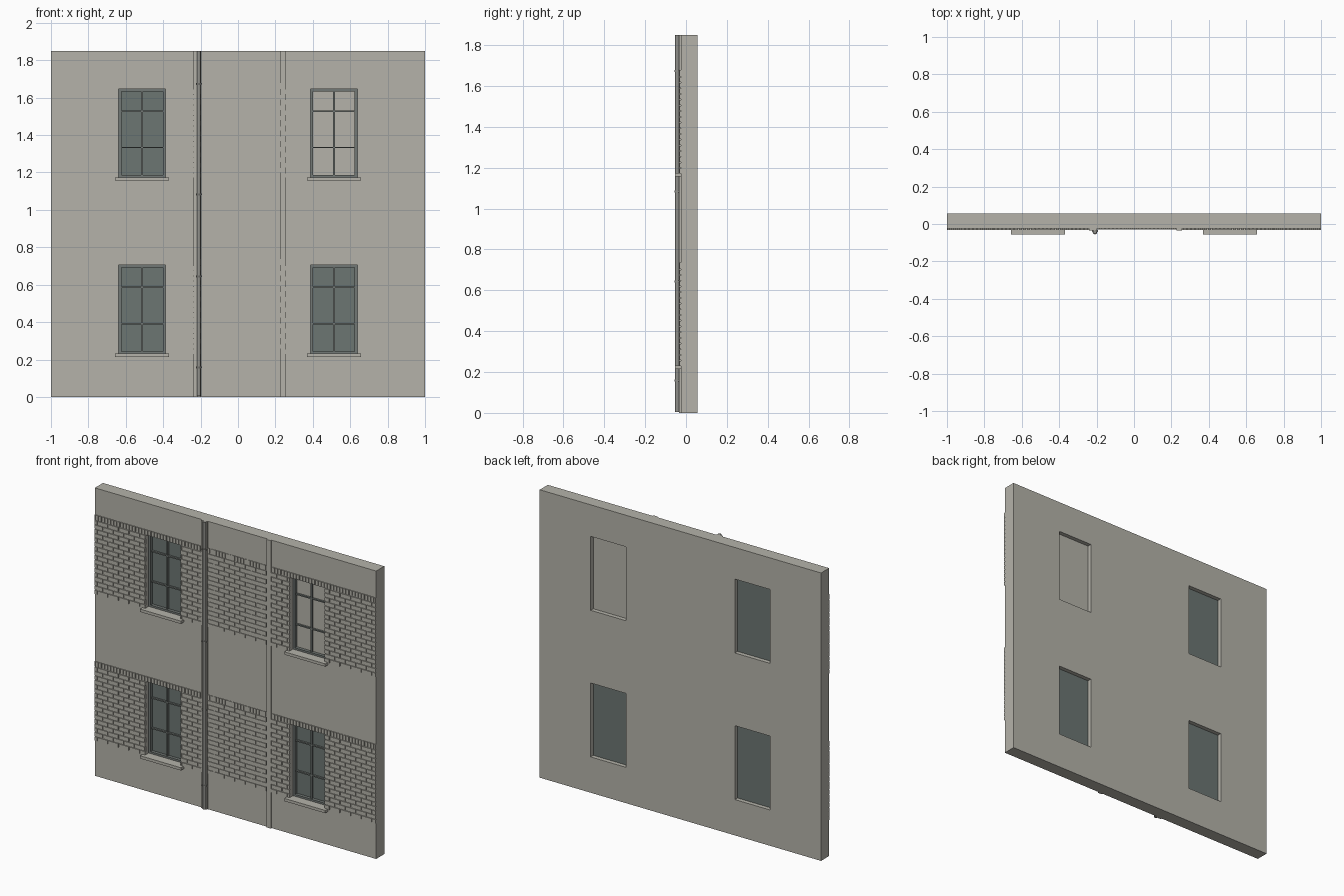
import bpy, bmesh
from mathutils import Matrix, Vector

cube = bpy.data.objects.get("Cube")
if cube:
    bpy.data.objects.remove(cube, do_unlink=True)


def material(name, rgb):
    m = bpy.data.materials.new(name)
    m.use_nodes = True
    col = (*rgb, 1.0)
    m.diffuse_color = col
    m.node_tree.nodes["Principled BSDF"].inputs["Base Color"].default_value = col
    return m


STONE = material("warm grey stone", (0.46, 0.45, 0.40))
GLASS = material("dark grey glass", (0.15, 0.18, 0.17))
FRAME = material("frame grey", (0.17, 0.19, 0.18))
METAL = material("pipe grey", (0.28, 0.28, 0.26))

# Main dimensions
HEIGHT = 1.85
FRONT, BACK = -0.025, 0.057
WIN_X, HALF_W = 0.513, 0.125
WIN_H = 0.475
SILL_Z = (0.23, 1.172)
PILASTERS = ((-0.24, -0.197), (0.228, 0.257))
ROW, GAP, BRICK = 0.0285, 0.005, 0.075


def add_box(bm, x, y, z):
    size = Vector((x[1] - x[0], y[1] - y[0], z[1] - z[0]))
    mid = Vector((sum(x), sum(y), sum(z))) / 2
    bmesh.ops.create_cube(bm, size=1, matrix=Matrix.Translation(mid) @ Matrix.Diagonal((*size, 1)))


def finish(name, bm, mat):
    me = bpy.data.meshes.new(name)
    bm.to_mesh(me)
    bm.free()
    me.materials.append(mat)
    ob = bpy.data.objects.new(name, me)
    bpy.context.collection.objects.link(ob)
    return ob


def box(name, x, y, z, mat):
    bm = bmesh.new()
    add_box(bm, x, y, z)
    return finish(name, bm, mat)


# Wall sheet with four openings, thickened
bm = bmesh.new()
xs = [-1, -WIN_X - HALF_W, -WIN_X + HALF_W, WIN_X - HALF_W, WIN_X + HALF_W, 1]
zs = [0, SILL_Z[0], SILL_Z[0] + WIN_H, SILL_Z[1], SILL_Z[1] + WIN_H, HEIGHT]
grid = [[bm.verts.new((x, (FRONT + BACK) / 2, z)) for x in xs] for z in zs]
for j in range(len(zs) - 1):
    for i in range(len(xs) - 1):
        if i % 2 and j % 2:
            continue
        bm.faces.new((grid[j][i], grid[j][i + 1], grid[j + 1][i + 1], grid[j + 1][i]))
wall = finish("wall", bm, STONE)
thick = wall.modifiers.new("thickness", 'SOLIDIFY')
thick.thickness = BACK - FRONT
thick.offset = 0

# Pilaster strips
for side, span in zip(("right", "left"), PILASTERS):
    box(side + "_pilaster", span, (-0.034, FRONT + 0.005), (0, HEIGHT), STONE)


# Brick courses in the spans between openings and pilasters
def lay_course(bm, spans, z, pitch, shift):
    for a, b, face in spans:
        n = int(a / pitch) - 2
        while n * pitch + shift < b:
            x0 = max(a, n * pitch + shift)
            x1 = min(b, (n + 1) * pitch + shift - GAP)
            if x1 - x0 > GAP:
                add_box(bm, (x0, x1), (face, FRONT + 0.003), z)
            n += 1


(p0, p1), (p2, p3) = PILASTERS
OUTER, INNER = -0.031, -0.029
top_spans = [(-1, p0, OUTER), (p1, p2, INNER), (p3, 1, OUTER)]
side_spans = [(-1, xs[1], OUTER), (xs[2], p0, OUTER), (p1, p2, INNER),
              (p3, xs[3], OUTER), (xs[4], 1, OUTER)]
for level, base in zip(("lower", "upper"), SILL_Z):
    bm = bmesh.new()
    courses = round(WIN_H / ROW)
    for r in range(courses):
        z = base + r * WIN_H / courses
        lay_course(bm, side_spans, (z, z + ROW - GAP), BRICK, (r % 2) * BRICK / 2)
    finish(level + "_bricks", bm, STONE)
    # Upright bricks above the openings
    bm = bmesh.new()
    lay_course(bm, top_spans, (base + WIN_H, base + WIN_H + 0.032), 0.022, 0)
    finish(level + "_soldier_course", bm, STONE)

# Windows: pane, frame with glazing bars, sill
for level, base in zip(("lower", "upper"), SILL_Z):
    for side, cx in (("right", -WIN_X), ("left", WIN_X)):
        name = level + "_" + side
        x0, x1, z1 = cx - HALF_W, cx + HALF_W, base + WIN_H
        blank = name == "upper_left"
        box(name + "_pane", (x0, x1), (0.024, 0.030), (base, z1), STONE if blank else GLASS)
        bm = bmesh.new()
        t, depth = 0.014, (0.004, 0.024)
        add_box(bm, (x0, x0 + t), depth, (base, z1))
        add_box(bm, (x1 - t, x1), depth, (base, z1))
        add_box(bm, (x0 + t, x1 - t), depth, (base, base + t))
        add_box(bm, (x0 + t, x1 - t), depth, (z1 - t, z1))
        bar = (0.012, 0.024)
        add_box(bm, (cx - 0.005, cx + 0.005), bar, (base + t, z1 - t))
        for part in (0.34, 0.75):
            z = base + part * WIN_H
            add_box(bm, (x0 + t, x1 - t), bar, (z - 0.004, z + 0.004))
        finish(name + "_frame", bm, FRAME)
        box(name + "_sill", (cx - 0.145, cx + 0.145), (-0.055, FRONT + 0.005),
            (base - 0.016, base + 0.002), STONE)
        box(name + "_inner_sill", (x0, x1), (FRONT, 0.006), (base - 0.004, base + 0.002), STONE)


# Drainpipe with collars
def tube(name, r, z0, z1):
    bpy.ops.mesh.primitive_cylinder_add(vertices=12, radius=r, depth=z1 - z0,
                                        location=(-0.209, -0.043, (z0 + z1) / 2))
    ob = bpy.context.object
    ob.name = name
    ob.data.materials.append(METAL)
    bpy.ops.object.shade_smooth_by_angle()


tube("drainpipe", 0.010, 0.005, HEIGHT)
for n, z in enumerate((0.158, 0.644, 1.083, 1.674)):
    tube(f"pipe_collar_{n + 1}", 0.0125, z - 0.005, z + 0.005)
    box(f"pipe_bracket_{n + 1}", (-0.225, -0.193), (-0.043, -0.033), (z - 0.004, z + 0.004), METAL)
